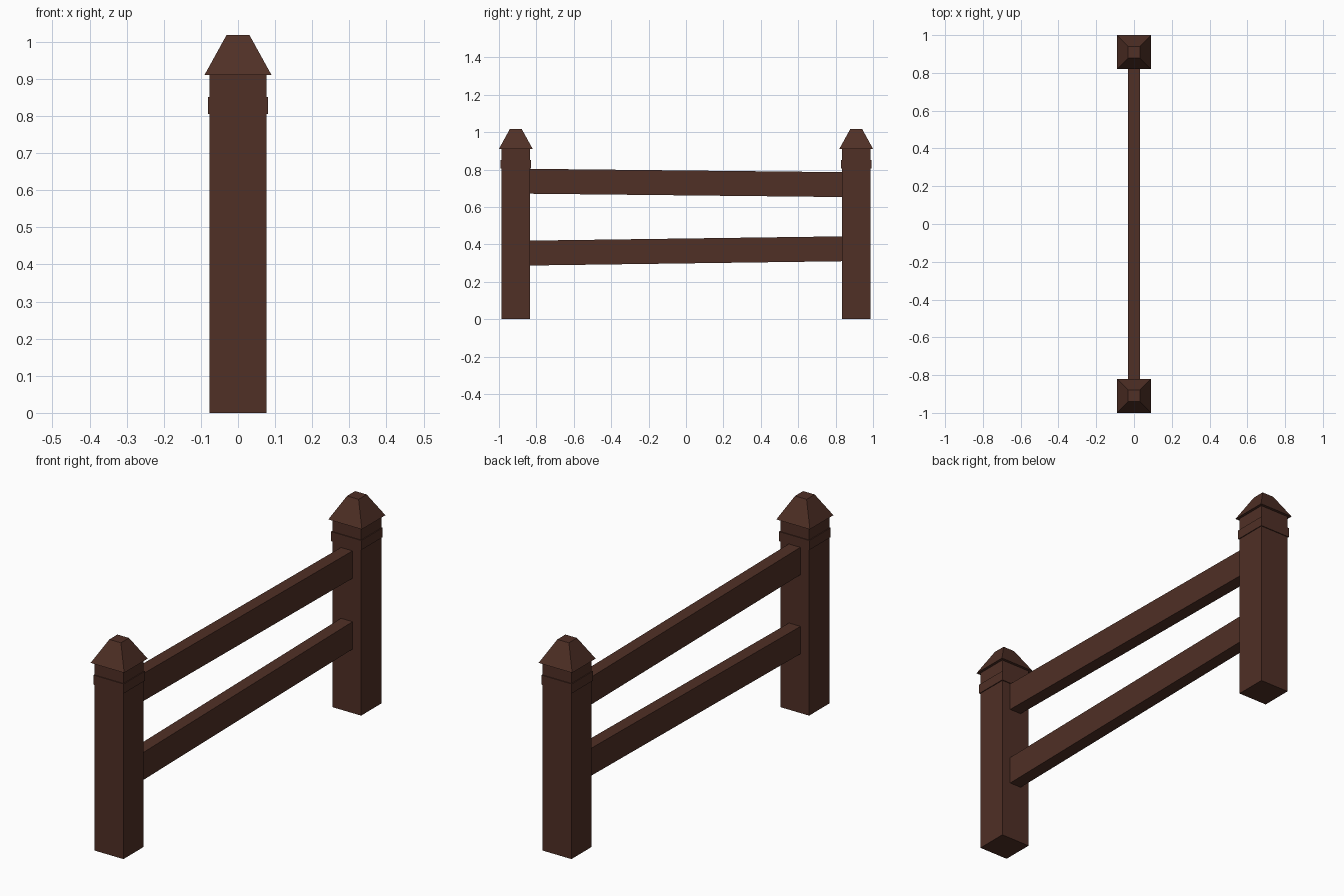
import bpy, bmesh

if "Cube" in bpy.data.objects:
    bpy.data.objects.remove(bpy.data.objects["Cube"])

wood = bpy.data.materials.new("dark_brown_wood")
wood.diffuse_color = (0.080, 0.029, 0.019, 1)
wood.use_nodes = True
wood.node_tree.nodes["Principled BSDF"].inputs["Base Color"].default_value = wood.diffuse_color


def loft(name, rings):
    """Flat-faced solid through four-cornered rings."""
    bm = bmesh.new()
    loops = [[bm.verts.new(p) for p in ring] for ring in rings]
    for a, b in zip(loops, loops[1:]):
        for i in range(4):
            j = (i + 1) % 4
            bm.faces.new((a[i], a[j], b[j], b[i]))
    bm.faces.new(loops[0][::-1])
    bm.faces.new(loops[-1])
    bmesh.ops.recalc_face_normals(bm, faces=bm.faces)
    mesh = bpy.data.meshes.new(name)
    bm.to_mesh(mesh)
    bm.free()
    mesh.materials.append(wood)
    obj = bpy.data.objects.new(name, mesh)
    bpy.context.collection.objects.link(obj)
    return obj


def square(cy, half, z):
    return [(sx * half, cy + sy * half, z)
            for sx, sy in ((-1, -1), (1, -1), (1, 1), (-1, 1))]


def rail_end(y, z0, z1, half=0.031):
    return [(-half, y, z0), (half, y, z0), (half, y, z1), (-half, y, z1)]


# Posts, each with a collar band and a tapered cap
for side, cy in (("front", -0.91), ("back", 0.91)):
    loft(side + "_post", [square(cy, 0.077, 0), square(cy, 0.077, 0.912)])
    loft(side + "_collar", [square(cy, 0.081, 0.805), square(cy, 0.081, 0.851)])
    loft(side + "_cap", [square(cy, 0.09, 0.911), square(cy, 0.031, 1.018)])

# Slightly sloping rails between the posts
loft("upper_rail", [rail_end(-0.84, 0.671, 0.804), rail_end(0.84, 0.653, 0.786)])
loft("lower_rail", [rail_end(-0.84, 0.287, 0.420), rail_end(0.84, 0.310, 0.443)])
